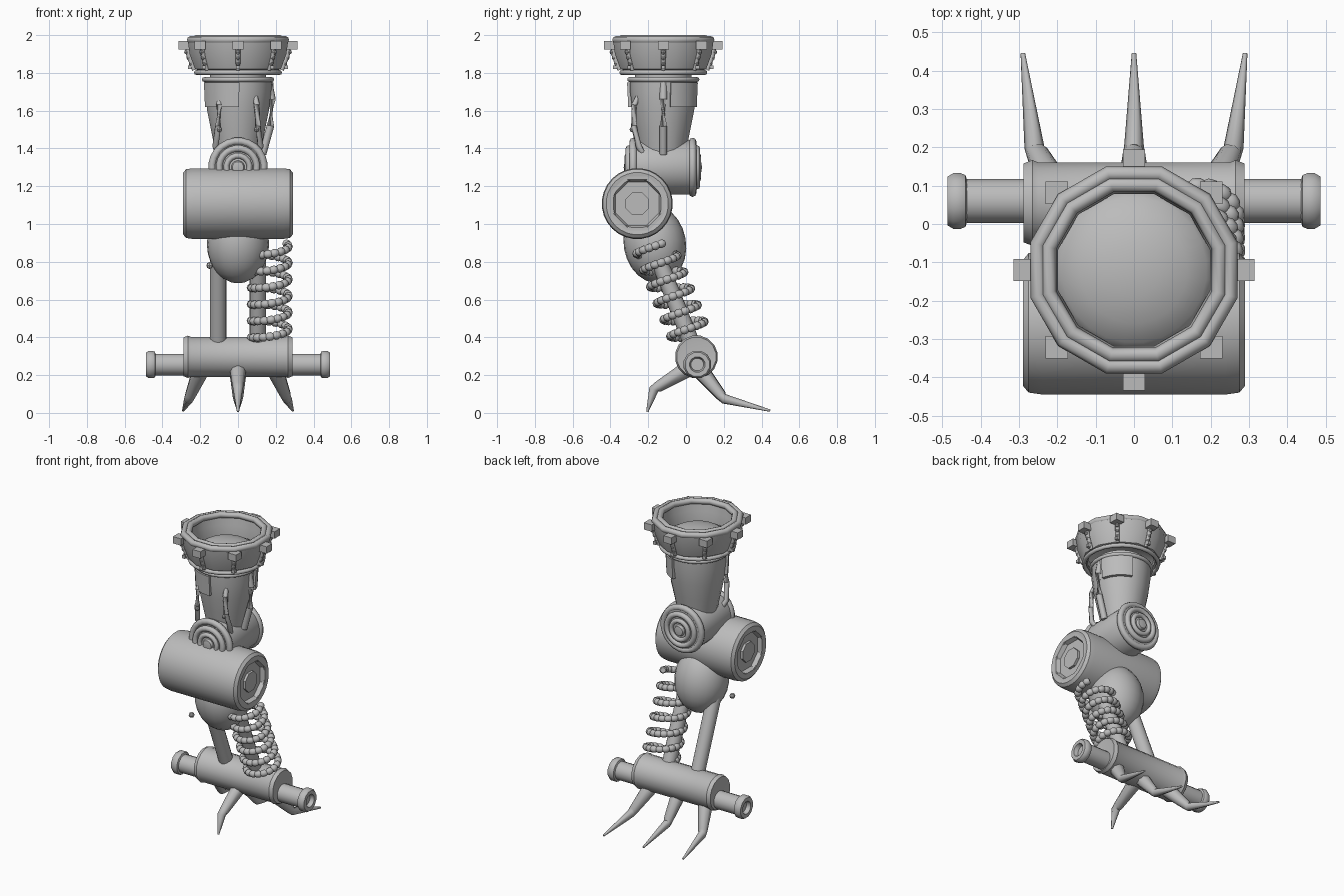
import bpy, bmesh, math
from mathutils import Vector

cube = bpy.data.objects.get("Cube")
if cube:
    bpy.data.objects.remove(cube)

metal = bpy.data.materials.new("grey metal")
metal.use_nodes = True
GREY = (0.5, 0.5, 0.5, 1)
metal.diffuse_color = GREY
metal.node_tree.nodes["Principled BSDF"].inputs["Base Color"].default_value = GREY
NECK_Y = -0.12


def finish(name, bm, angle=40):
    """Turn a bmesh into a smooth-shaded object with sharp edges kept."""
    bmesh.ops.remove_doubles(bm, verts=bm.verts, dist=0.0002)
    bmesh.ops.recalc_face_normals(bm, faces=bm.faces)
    mesh = bpy.data.meshes.new(name)
    bm.to_mesh(mesh)
    bm.free()
    mesh.materials.append(metal)
    ob = bpy.data.objects.new(name, mesh)
    bpy.context.collection.objects.link(ob)
    bpy.ops.object.select_all(action="DESELECT")
    ob.select_set(True)
    bpy.context.view_layer.objects.active = ob
    bpy.ops.object.shade_smooth_by_angle(angle=math.radians(angle))
    return ob


def skin(bm, rings, closed=False):
    """Bridge successive rings of points with quads."""
    rows = [[bm.verts.new(p) for p in ring] for ring in rings]
    n = len(rows[0])
    for a, b in zip(rows, rows[1:] + rows[:1] if closed else rows[1:]):
        for i in range(n):
            j = (i + 1) % n
            bm.faces.new((a[i], a[j], b[j], b[i]))
    return rows


def lathe(name, profile, loc, axis=(0, 0, 1), sides=24, closed=False, angle=40):
    """Spin (radius, height) points about an axis through loc."""
    rot = Vector(axis).to_track_quat("Z", "Y")
    bm = bmesh.new()
    rings = []
    for r, h in profile:
        ring = []
        for i in range(sides):
            t = math.tau * (i + 0.5) / sides
            ring.append(Vector(loc) + rot @ Vector((r * math.cos(t), r * math.sin(t), h)))
        rings.append(ring)
    skin(bm, rings, closed)
    return finish(name, bm, angle)


def ring(name, major, minor, loc, axis=(0, 0, 1), sides=24):
    """A torus about an axis."""
    prof = [(major + minor * math.cos(math.tau * k / 8), minor * math.sin(math.tau * k / 8)) for k in range(8)]
    return lathe(name, prof, loc, axis, sides, closed=True, angle=60)


def limb(name, points, radii, sides=8, angle=50):
    """A tapered tube through points, capped at both ends."""
    pts = [Vector(p) for p in points]
    bm = bmesh.new()
    rings = []
    for k, p in enumerate(pts):
        d = pts[min(k + 1, len(pts) - 1)] - pts[max(k - 1, 0)]
        side = d.cross(Vector((0, 0, 1)))
        side = side.normalized() if side.length > 1e-5 else Vector((1, 0, 0))
        up = side.cross(d).normalized()
        rings.append([p + radii[k] * (side * math.cos(math.tau * i / sides) + up * math.sin(math.tau * i / sides))
                      for i in range(sides)])
    rows = skin(bm, rings)
    bm.faces.new(rows[0])
    bm.faces.new(rows[-1])
    return finish(name, bm, angle)


def ball(name, loc, radii, sides=24):
    bm = bmesh.new()
    bmesh.ops.create_uvsphere(bm, u_segments=sides, v_segments=sides // 2, radius=1)
    bmesh.ops.scale(bm, vec=radii, verts=bm.verts)
    bmesh.ops.translate(bm, vec=loc, verts=bm.verts)
    return finish(name, bm)


def box(name, loc, size):
    bm = bmesh.new()
    bmesh.ops.create_cube(bm, size=1)
    bmesh.ops.scale(bm, vec=size, verts=bm.verts)
    bmesh.ops.translate(bm, vec=loc, verts=bm.verts)
    return finish(name, bm)


# Socket collar: flared shell, rims and domed floor
neck = (0, NECK_Y, 0)
lathe("collar_shell", [(0.205, 1.81), (0.235, 1.82), (0.265, 1.9), (0.275, 1.97), (0.26, 1.99),
                       (0.225, 1.98), (0.215, 1.92), (0.205, 1.86)], neck, sides=12, closed=True)
ring("collar_outer_rim", 0.26, 0.02, (0, NECK_Y, 1.975), sides=12)
ring("collar_inner_rim", 0.23, 0.02, (0, NECK_Y, 1.98), sides=12)
ring("collar_base_ring", 0.222, 0.013, (0, NECK_Y, 1.802))
lathe("collar_floor", [(0.215, 1.795), (0.215, 1.83), (0.19, 1.86), (0.14, 1.89), (0.07, 1.91), (0, 1.915)], neck)
lathe("collar_stem", [(0.15, 1.74), (0.15, 1.81)], neck)

# Bolts and ribbed straps around the collar
for k in range(8):
    t = math.tau * k / 8
    c, s = math.cos(t), math.sin(t)
    box(f"collar_bolt_{k}", (0.285 * c, NECK_Y + 0.285 * s, 1.945), (0.058, 0.058, 0.045))
    limb(f"collar_strap_{k}", [(r * c, NECK_Y + r * s, z) for r, z in ((0.268, 1.95), (0.26, 1.89), (0.232, 1.815))],
         [0.014, 0.013, 0.011])
    for j in range(3):
        ball(f"strap_bead_{k}_{j}", ((0.272 - 0.012 * j) * c, NECK_Y + (0.272 - 0.012 * j) * s, 1.91 - 0.03 * j),
             [0.013] * 3, 8)
    box(f"collar_stud_{k}", (0.256 * c, NECK_Y + 0.256 * s, 1.83), (0.02, 0.02, 0.02))

# Upper limb with neck ring
ring("neck_ring", 0.18, 0.013, (0, NECK_Y, 1.765))
lathe("upper_limb", [(0, 1.775), (0.18, 1.77), (0.178, 1.7), (0.165, 1.6), (0.145, 1.5), (0.12, 1.38), (0, 1.36)],
      neck, sides=20)


def panel(name, start, end):
    """Curved armour plate hugging the upper limb between two angles."""
    bm = bmesh.new()
    rings = []
    for k in range(9):
        t = math.radians(start + (end - start) * k / 8)
        rings.append([(r * math.cos(t), NECK_Y + r * math.sin(t), z)
                      for r, z in ((0.16, 1.62), (0.186, 1.62), (0.192, 1.75), (0.17, 1.75))])
    rows = skin(bm, rings)
    bm.faces.new(rows[0])
    bm.faces.new(rows[-1])
    finish(name, bm)


panel("front_panel", 200, 272)
panel("side_panel", 12, 72)

# Hoses and their clips
for side, label in ((1, "left"), (-1, "right")):
    limb(f"{label}_front_hose", [(side * 0.09, -0.25, 1.68), (side * 0.1, -0.275, 1.63), (side * 0.105, -0.275, 1.52),
                                 (side * 0.12, -0.25, 1.41), (side * 0.1, -0.22, 1.36)], [0.014, 0.016, 0.016, 0.016, 0.016])
    ball(f"{label}_hose_clip", (side * 0.098, -0.285, 1.5), [0.014] * 3, 8)
limb("side_hose", [(0.16, -0.12, 1.76), (0.18, -0.12, 1.66), (0.172, -0.12, 1.52), (0.13, -0.12, 1.37)], [0.02] * 4)

# Upper pivot: fore-and-aft drum with stepped hubs
drum_z = 1.3
lathe("pivot_drum", [(0, -0.29), (0.14, -0.29), (0.145, -0.26), (0.145, 0.02), (0.13, 0.05), (0, 0.05)],
      (0, 0, drum_z), (0, 1, 0))
for y, d, label in ((-0.28, -1, "front"), (0.035, 1, "back")):
    ring(f"{label}_hub_outer_ring", 0.138, 0.02, (0, y, drum_z), (0, 1, 0))
    ring(f"{label}_hub_middle_ring", 0.1, 0.018, (0, y + d * 0.022, drum_z), (0, 1, 0))
    ring(f"{label}_hub_inner_ring", 0.062, 0.015, (0, y + d * 0.03, drum_z), (0, 1, 0), 16)
    lathe(f"{label}_hub_cap", [(0.105, 0), (0.1, 0.022), (0.06, 0.028), (0.036, 0.03), (0.03, 0.045), (0, 0.05)],
          (0, y, drum_z), (0, d, 0), 16)

# Knee drum lying across, with rimmed ends and bolts
knee = (0, -0.258, 1.108)
lathe("knee_drum", [(0, -0.262), (0.13, -0.262), (0.13, -0.285), (0.165, -0.29), (0.183, -0.275), (0.188, -0.24),
                    (0.188, 0.24), (0.183, 0.275), (0.165, 0.29), (0.13, 0.285), (0.13, 0.262), (0, 0.262)],
      knee, (1, 0, 0), 28)
for d, label in ((1, "left"), (-1, "right")):
    lathe(f"{label}_knee_inset", [(0.155, 0.288), (0.137, 0.288), (0.125, 0.262)], knee, (d, 0, 0), 8)
    lathe(f"{label}_knee_bolt", [(0.066, 0.25), (0.066, 0.278), (0, 0.278)], knee, (d, 0, 0), 8)

# Rounded housing below the knee
housing = ball("knee_housing", (0, 0, 0), (0.165, 0.165, 0.21))
housing.location = (0, -0.165, 0.895)
housing.rotation_euler = (math.radians(10), 0, 0)
ball("loose_stud", (-0.15, -0.27, 0.78), [0.018] * 3, 8)

# Twin shin rods
for x, label in ((0.105, "left"), (-0.105, "right")):
    limb(f"{label}_shin_rod", [(x, -0.2, 0.95), (x, 0.045, 0.33)], [0.044, 0.044], 16)

# Beaded coil spring around the left rod
turns, beads = 5.6, 18
path, radii = [], []
count = int(turns * beads) * 4
for k in range(count + 1):
    f = k / count
    t = math.tau * turns * f + math.pi
    path.append((0.168 + 0.1 * math.cos(t), 0.025 - 0.2 * f + 0.1 * math.sin(t),
                 0.4 + 0.49 * f + 0.018 * math.sin(t)))
    radii.append(0.016 if k % 4 == 0 else 0.022)
limb("coil_spring", path, radii, 8)

# Ankle drum and axle
ankle = (0, 0.055, 0.297)
lathe("ankle_drum", [(0, -0.285), (0.08, -0.285), (0.105, -0.288), (0.114, -0.265), (0.108, -0.25), (0.108, 0.25),
                     (0.114, 0.265), (0.105, 0.288), (0.08, 0.285), (0, 0.285)], ankle, (1, 0, 0), 16)
axle = (0, 0.06, 0.256)
lathe("ankle_axle", [(0.058, -0.46), (0.058, 0.46)], axle, (1, 0, 0), 16)
for d, label in ((1, "left"), (-1, "right")):
    lathe(f"{label}_axle_cap", [(0.055, 0.435), (0.07, 0.44), (0.075, 0.452), (0.075, 0.472), (0.066, 0.486),
                                (0.042, 0.486), (0.034, 0.46), (0, 0.46)], axle, (d, 0, 0), 12)


# Claws: three trailing, one leading
def claw(name, root, joint, tip):
    near = Vector(joint).lerp(Vector(root), 0.12)
    limb(name, [root, near, joint, tip], [0.046, 0.029, 0.026, 0.006])


for x, label in ((-1, "right"), (0, "middle"), (1, "left")):
    claw(f"{label}_back_claw", (x * 0.2, 0.08, 0.22), (x * 0.26, 0.2, 0.075), (x * 0.29, 0.445, 0.012))
claw("front_claw", (0, 0.03, 0.245), (0, -0.17, 0.125), (0, -0.205, 0.006))
